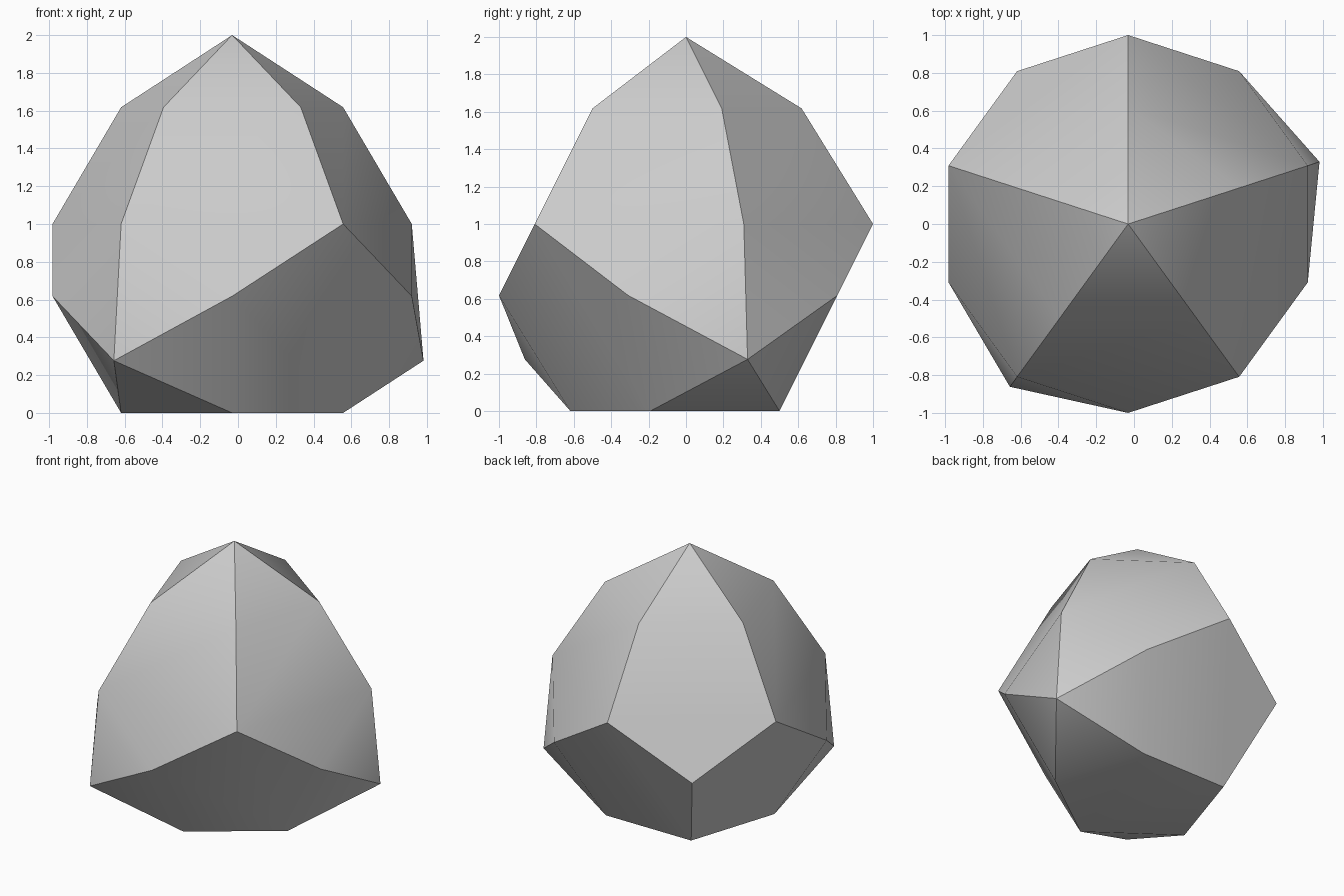
import bpy
import bmesh
from math import cos, sin, pi, sqrt, radians
from mathutils import Vector

if "Cube" in bpy.data.objects:
    bpy.data.objects.remove(bpy.data.objects["Cube"], do_unlink=True)

PHI = (1 + sqrt(5)) / 2
SMALL = 1 / PHI            # radius of the top and base rings
CAP_HEIGHT = 2 - PHI       # makes every cap triangle equilateral

grey = bpy.data.materials.new("light grey")
grey.use_nodes = True
colour = (0.6, 0.6, 0.6, 1)
grey.diffuse_color = colour
grey.node_tree.nodes["Principled BSDF"].inputs["Base Color"].default_value = colour

bm = bmesh.new()


def ring(radius, z, start):
    """Five vertices evenly spaced around the upright axis."""
    angles = [radians(start + 72 * i) for i in range(5)]
    return [bm.verts.new((radius * cos(a), radius * sin(a), z)) for a in angles]


# Four rings of the twelve-sided core
top = ring(SMALL, PHI, 18)
upper = ring(1, 1, 18)
lower = ring(1, SMALL, 54)
base = ring(SMALL, 0, 54)

# Flat five-sided faces
top_face = bm.faces.new(top)
bm.faces.new(base[::-1])
lower_faces = []
for i in range(5):
    j = (i + 1) % 5
    bm.faces.new((top[i], upper[i], lower[i], upper[j], top[j]))
    lower_faces.append(bm.faces.new((base[i - 1], base[i], lower[i], upper[i], lower[i - 1])))
bmesh.ops.recalc_face_normals(bm, faces=bm.faces[:])

# Pyramid caps on three faces that do not touch
for face in (top_face, lower_faces[0], lower_faces[3]):
    tip = face.calc_center_median() + face.normal * CAP_HEIGHT
    poked = bmesh.ops.poke(bm, faces=[face])
    poked["verts"][0].co = tip

# Centre the solid across its width
xs = [v.co.x for v in bm.verts]
bmesh.ops.translate(bm, verts=bm.verts[:], vec=Vector((-(min(xs) + max(xs)) / 2, 0, 0)))
bmesh.ops.recalc_face_normals(bm, faces=bm.faces[:])

mesh = bpy.data.meshes.new("capped_solid")
bm.to_mesh(mesh)
bm.free()
mesh.materials.append(grey)
solid = bpy.data.objects.new("capped_solid", mesh)
bpy.context.collection.objects.link(solid)

# Shallow edges shade smooth, steep edges stay sharp
bpy.ops.object.select_all(action="DESELECT")
solid.select_set(True)
bpy.context.view_layer.objects.active = solid
bpy.ops.object.shade_smooth_by_angle(angle=radians(30))
